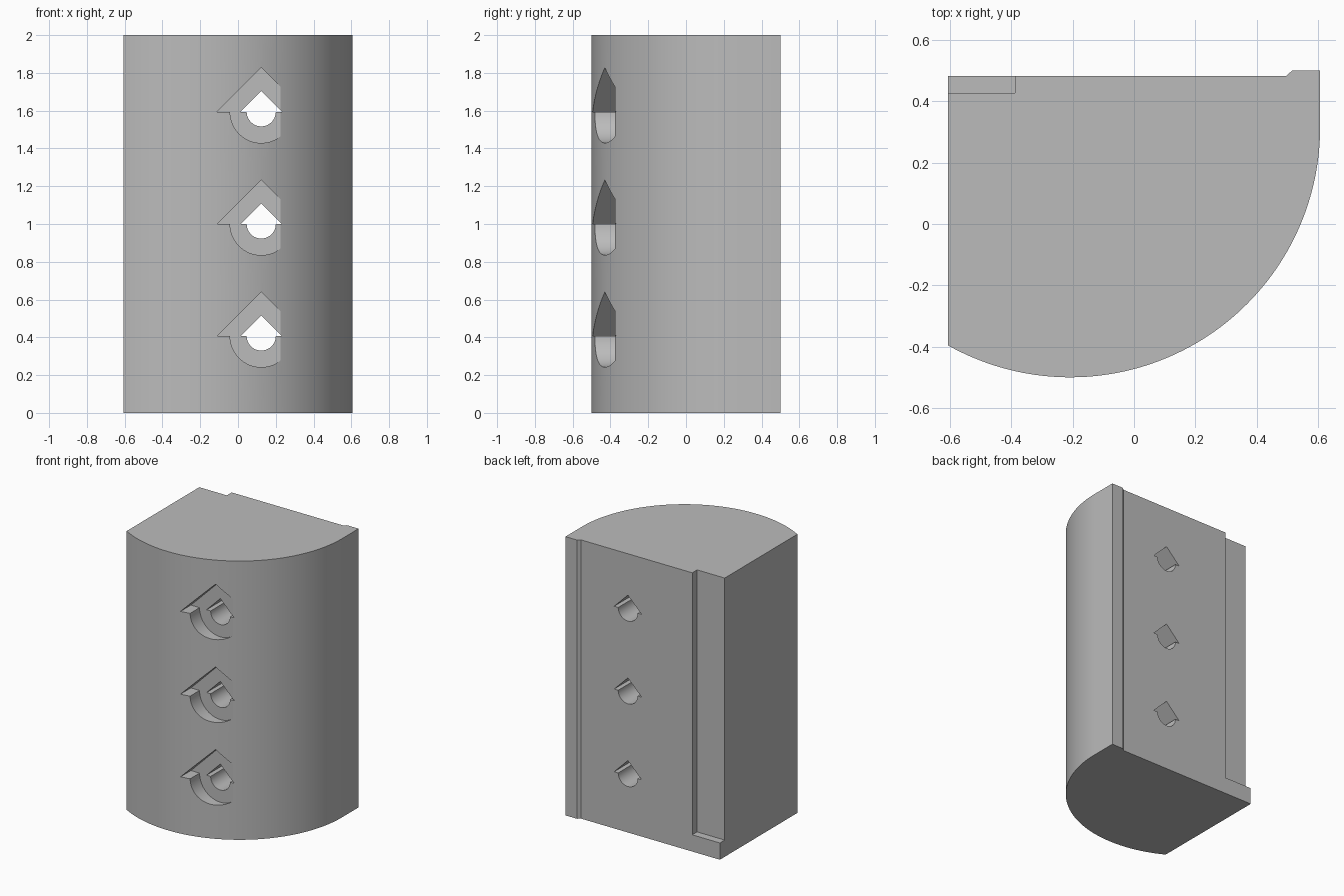
import bpy, bmesh, math

cube = bpy.data.objects.get("Cube")
if cube:
    bpy.data.objects.remove(cube, do_unlink=True)

grey = bpy.data.materials.new("plain grey")
grey.use_nodes = True
GREY = (0.5, 0.5, 0.5, 1)
grey.diffuse_color = GREY
grey.node_tree.nodes["Principled BSDF"].inputs["Base Color"].default_value = GREY


def prism(name, outline, offset):
    """Extrude a closed outline of 3D points along an offset vector."""
    bm = bmesh.new()
    face = bm.faces.new([bm.verts.new(p) for p in outline])
    moved = bmesh.ops.extrude_face_region(bm, geom=[face])["geom"]
    bmesh.ops.translate(bm, vec=offset, verts=[g for g in moved if isinstance(g, bmesh.types.BMVert)])
    bmesh.ops.recalc_face_normals(bm, faces=bm.faces)
    mesh = bpy.data.meshes.new(name)
    bm.to_mesh(mesh)
    bm.free()
    mesh.materials.append(grey)
    obj = bpy.data.objects.new(name, mesh)
    bpy.context.collection.objects.link(obj)
    return obj


def cut(body, cutter):
    """Subtract a cutter from the body and discard it."""
    cutter.hide_render = True
    mod = body.modifiers.new("cut", 'BOOLEAN')
    mod.operation = 'DIFFERENCE'
    mod.solver = 'EXACT'
    mod.object = cutter
    bpy.context.view_layer.objects.active = body
    bpy.ops.object.modifier_apply(modifier=mod.name)
    bpy.data.objects.remove(cutter, do_unlink=True)


def roofed_hole(name, x, z, radius, y0, y1):
    """Half-round bottom with a wider 45 degree peaked roof."""
    peak = radius * math.sqrt(2)
    steps = 32
    pts = [(x + peak, z), (x, z + peak), (x - peak, z)]
    for i in range(steps + 1):
        a = math.pi * (1 + i / steps)
        pts.append((x + radius * math.cos(a), z + radius * math.sin(a)))
    return prism(name, [(px, y0, pz) for px, pz in pts], (0, y1 - y0, 0))


# Body: curved front, flat sides, raised lip on the back edge
R, CX, CY, SIDE = 0.815, -0.208, 0.315, 0.607
BACK = 0.483
start = math.pi + math.acos((SIDE + CX) / R)
STEPS = 72
outline = [(SIDE, 0.5), (0.515, 0.5), (0.497, BACK), (-SIDE, BACK)]
for i in range(STEPS + 1):
    a = start + (2 * math.pi - start) * i / STEPS
    outline.append((CX + R * math.cos(a), CY + R * math.sin(a)))
body = prism("curved_block", [(x, y, 0) for x, y in outline], (0, 0, 2))

# Stepped rebate on the back corner, stopping above the base
rebate = [(-0.7, 0.428, 0.12), (-0.388, 0.428, 0.12), (-0.388, 0.6, 0.12), (-0.7, 0.6, 0.12)]
cut(body, prism("rebate_cutter", rebate, (0, 0, 2)))

# Three counterbored through holes
for z in (0.407, 1.0, 1.594):
    cut(body, roofed_hole("counterbore_cutter", 0.123, z, 0.165, -0.7, -0.376))
    cut(body, roofed_hole("through_hole_cutter", 0.123, z, 0.077, -0.7, 0.7))

# Smooth the curved faces and keep the edges sharp
bpy.ops.object.select_all(action='DESELECT')
body.select_set(True)
bpy.context.view_layer.objects.active = body
bpy.ops.object.shade_smooth_by_angle(angle=math.radians(20))
